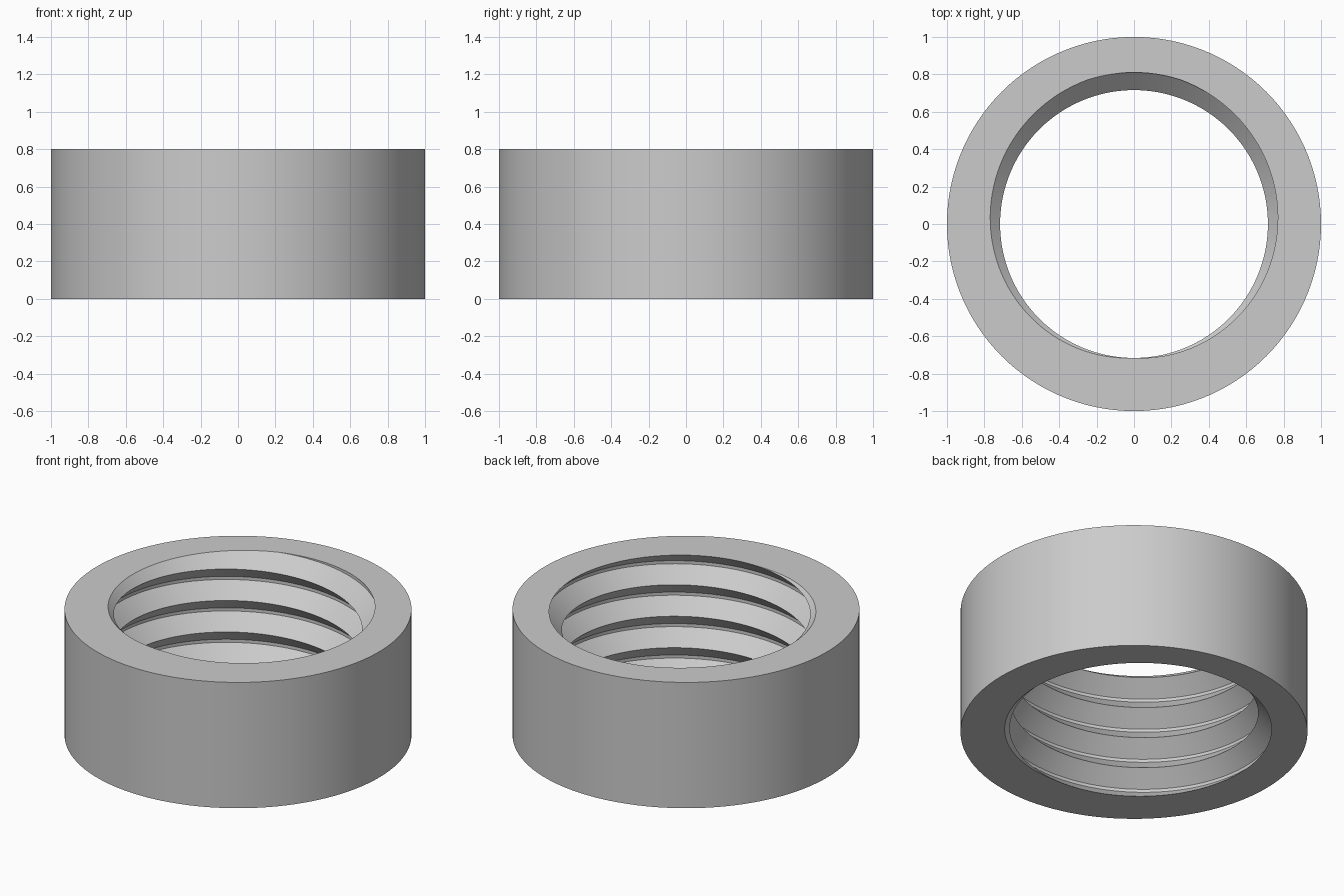
import bpy, bmesh, math

cube = bpy.data.objects.get("Cube")
if cube:
    bpy.data.objects.remove(cube, do_unlink=True)

HEIGHT, OUTER, ROOT, CREST = 0.8, 1.0, 0.81, 0.716
PITCH, HALF_FLAT, STEPS = 0.2, 0.01, 120

bm = bmesh.new()
cache = {}


def vert(angle, radius, z):
    """Vertex at a cylindrical position, shared when it already exists."""
    co = (radius * math.cos(angle), radius * math.sin(angle), z)
    key = tuple(round(c, 4) for c in co)
    if key not in cache:
        cache[key] = bm.verts.new(co)
    return cache[key]


def thread_radius(offset):
    """Bore radius at a height offset from a groove root: flat root, sharp crest."""
    d = abs((offset + PITCH / 2) % PITCH - PITCH / 2)
    t = max(0.0, d - HALF_FLAT) / (PITCH / 2 - HALF_FLAT)
    return ROOT + (CREST - ROOT) * t


def section(i):
    """Closed cross-section of the ring at one angle, bore clipped at both ends."""
    angle = 2 * math.pi * i / STEPS
    base = PITCH * (i / STEPS - 0.25)      # right-handed helix, root at the back
    loop = [vert(angle, OUTER, 0)]
    for turn in range(-1, 6):
        for part in (-HALF_FLAT, HALF_FLAT, PITCH / 2):
            z = min(max(base + turn * PITCH + part, 0.0), HEIGHT)
            loop.append(vert(angle, thread_radius(z - base), z))
    loop.append(vert(angle, OUTER, HEIGHT))
    return loop


# Skin between neighbouring sections
sections = [section(i) for i in range(STEPS + 1)]
for a, b in zip(sections, sections[1:]):
    for j in range(len(a)):
        k = (j + 1) % len(a)
        corners = list(dict.fromkeys((a[j], a[k], b[k], b[j])))
        if len(corners) > 2:
            bm.faces.new(corners)
bmesh.ops.recalc_face_normals(bm, faces=bm.faces)

mesh = bpy.data.meshes.new("threaded_ring")
bm.to_mesh(mesh)
bm.free()
ring = bpy.data.objects.new("threaded_ring", mesh)
bpy.context.collection.objects.link(ring)

# Plain grey material
grey = bpy.data.materials.new("light grey")
grey.use_nodes = True
colour = (0.6, 0.6, 0.6, 1)
grey.diffuse_color = colour
grey.node_tree.nodes["Principled BSDF"].inputs["Base Color"].default_value = colour
mesh.materials.append(grey)

bpy.ops.object.select_all(action="DESELECT")
ring.select_set(True)
bpy.context.view_layer.objects.active = ring
bpy.ops.object.shade_smooth_by_angle(angle=math.radians(30))
